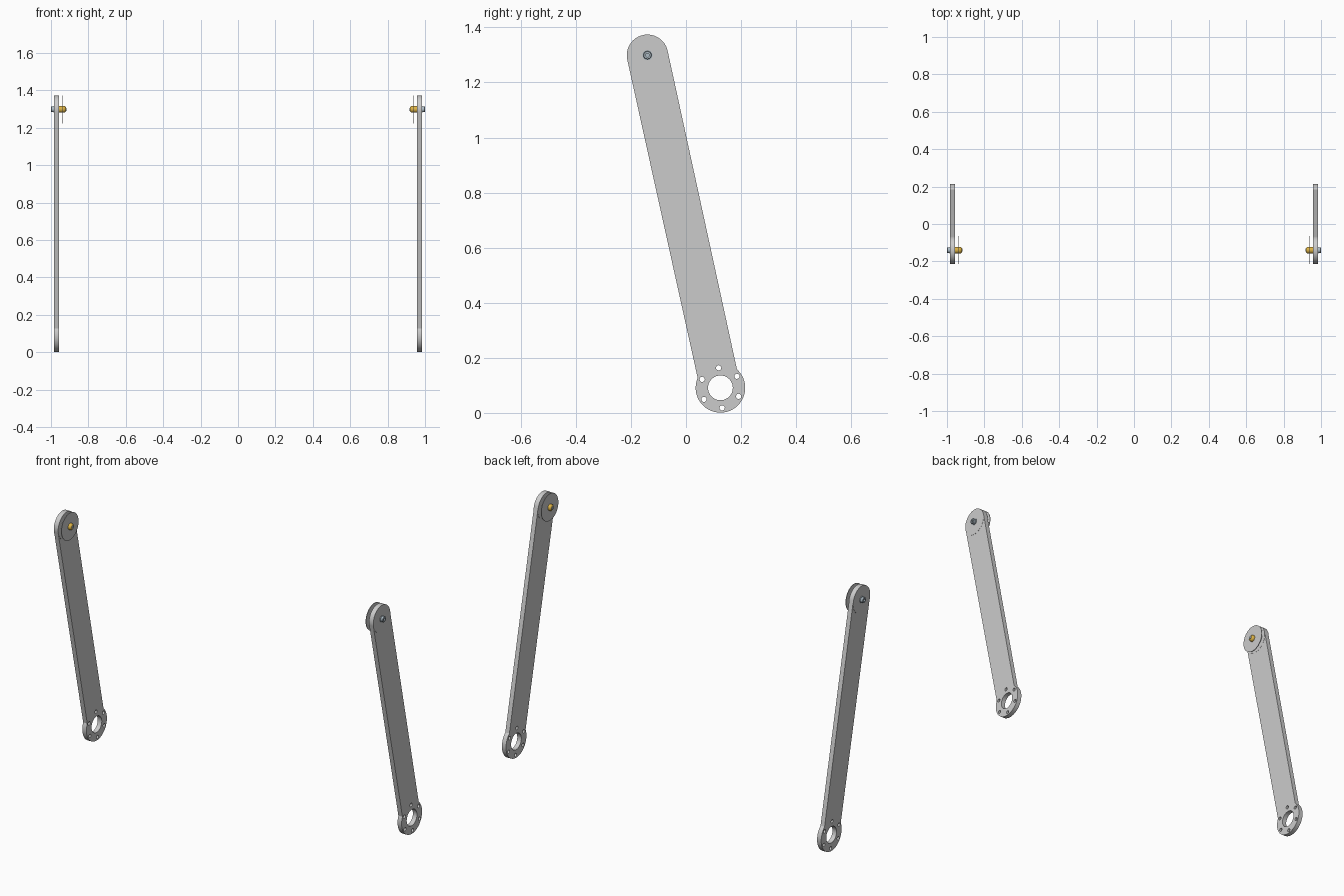
import bpy, bmesh
from math import sin, cos, pi, atan2, asin, radians

if "Cube" in bpy.data.objects:
    bpy.data.objects.remove(bpy.data.objects["Cube"])

TOP = (-0.14, 1.299)      # pivot bolt centre (y, z)
LOW = (0.125, 0.091)      # lower flange centre (y, z)
AXIS = atan2(TOP[1] - LOW[1], TOP[0] - LOW[0])


def material(name, rgb):
    m = bpy.data.materials.new(name)
    m.diffuse_color = (*rgb, 1)
    m.use_nodes = True
    m.node_tree.nodes["Principled BSDF"].inputs["Base Color"].default_value = m.diffuse_color
    return m


BRASS = material("brass", (0.72, 0.45, 0.06))
STEEL = material("blue_steel", (0.42, 0.50, 0.56))


def arc(c, r, a0, a1, n):
    return [(c[0] + r * cos(a0 + (a1 - a0) * i / n),
             c[1] + r * sin(a0 + (a1 - a0) * i / n)) for i in range(n + 1)]


def smooth(ob):
    bpy.ops.object.select_all(action='DESELECT')
    ob.select_set(True)
    bpy.context.view_layer.objects.active = ob
    bpy.ops.object.shade_smooth_by_angle(angle=radians(30))


def plate(name, loops, x, thickness):
    """Flat plate in the y-z plane; loops after the first are holes."""
    cu = bpy.data.curves.new(name, 'CURVE')
    cu.dimensions = '2D'
    cu.fill_mode = 'BOTH'
    cu.extrude = thickness / 2
    for pts in loops:
        sp = cu.splines.new('POLY')
        sp.points.add(len(pts) - 1)
        for p, (u, v) in zip(sp.points, pts):
            p.co = (u, v, 0, 1)
        sp.use_cyclic_u = True
    ob = bpy.data.objects.new(name, cu)
    bpy.context.collection.objects.link(ob)
    ob.rotation_euler = (pi / 2, 0, pi / 2)
    ob.location.x = x
    bpy.ops.object.select_all(action='DESELECT')
    ob.select_set(True)
    bpy.context.view_layer.objects.active = ob
    bpy.ops.object.convert(target='MESH')
    ob = bpy.context.view_layer.objects.active
    bm = bmesh.new()
    bm.from_mesh(ob.data)
    bmesh.ops.remove_doubles(bm, verts=bm.verts, dist=1e-5)
    bmesh.ops.recalc_face_normals(bm, faces=bm.faces)
    bm.to_mesh(ob.data)
    bm.free()
    smooth(ob)


def lathe(name, profile, side, seg=32, mat=None):
    """Turned part about the pivot axis; profile is (x, radius)."""
    bm = bmesh.new()
    rings = [[bm.verts.new((side * x, TOP[0] + r * cos(2 * pi * i / seg),
                            TOP[1] + r * sin(2 * pi * i / seg)))
              for i in range(seg)] for x, r in profile]
    for a, b in zip(rings, rings[1:]):
        for i in range(seg):
            j = (i + 1) % seg
            bm.faces.new((a[i], a[j], b[j], b[i]))
    bm.faces.new(rings[0])
    bm.faces.new(rings[-1])
    bmesh.ops.recalc_face_normals(bm, faces=bm.faces)
    me = bpy.data.meshes.new(name)
    bm.to_mesh(me)
    bm.free()
    ob = bpy.data.objects.new(name, me)
    bpy.context.collection.objects.link(ob)
    if mat:
        me.materials.append(mat)
    smooth(ob)


# Arm outline: round top, straight sides, wider round flange at the bottom
notch = asin(0.073 / 0.09)
outline = (arc(TOP, 0.075, AXIS - pi / 2, AXIS + pi / 2, 32)
           + arc(LOW, 0.09, AXIS + notch, AXIS + 2 * pi - notch, 48))
holes = [arc(LOW, 0.045, 0, 2 * pi * 47 / 48, 47)]
for k in range(6):
    a = radians(95 + 60 * k)
    c = (LOW[0] + 0.073 * cos(a), LOW[1] + 0.073 * sin(a))
    holes.append(arc(c, 0.0095, 0, 2 * pi * 15 / 16, 15))

for side, label in ((-1, "left"), (1, "right")):
    plate(f"{label}_arm", [outline] + holes, side * 0.97, 0.025)
    # round pad around the pivot, barely proud of the arm
    lathe(f"{label}_pivot_pad", [(0.9565, 0.075), (0.9835, 0.075)], side, 64)
    # thin disc standing off the inner face
    lathe(f"{label}_guard_disc", [(0.936, 0.075), (0.939, 0.075)], side, 64)
    # brass spacer with a rounded nose
    lathe(f"{label}_spacer", [(0.958, 0.018), (0.932, 0.018), (0.926, 0.0165),
                              (0.922, 0.0135), (0.920, 0.010)], side, 32, BRASS)
    # bolt shank tip
    lathe(f"{label}_bolt_tip", [(0.93, 0.008), (0.918, 0.008)], side, 24, STEEL)
    # washer and socket bolt head on the outer face
    lathe(f"{label}_washer", [(0.983, 0.018), (0.987, 0.018)], side, 32, STEEL)
    lathe(f"{label}_bolt_head", [(0.985, 0.015), (0.998, 0.015), (1.0, 0.013),
                                 (1.0, 0.007), (0.991, 0.007)], side, 24, STEEL)
